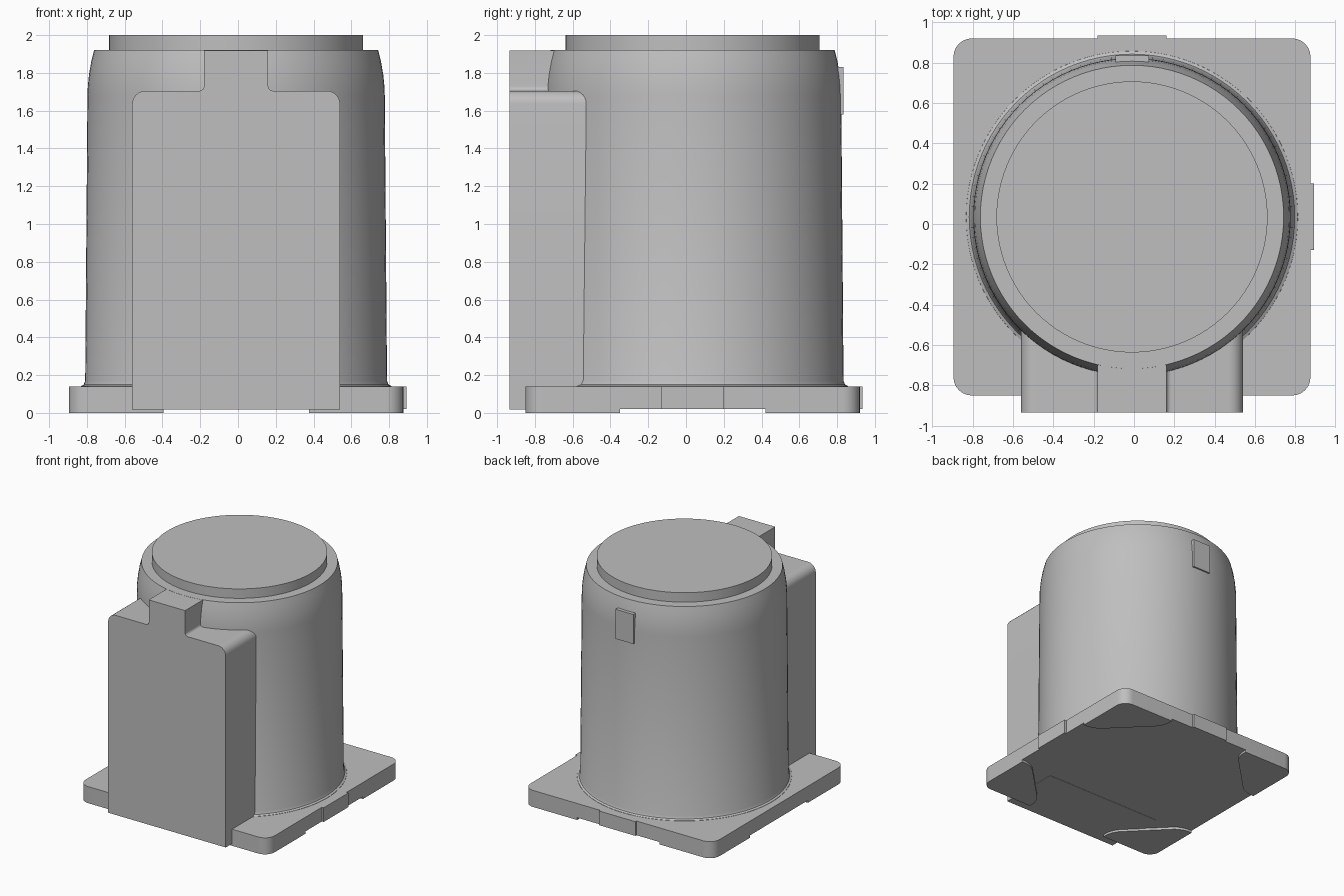
import bpy
import bmesh
from math import cos, sin, pi, radians
from mathutils import Vector

if "Cube" in bpy.data.objects:
    bpy.data.objects.remove(bpy.data.objects["Cube"], do_unlink=True)

GREY = (0.52, 0.52, 0.52, 1)
grey = bpy.data.materials.new("plain_grey")
grey.use_nodes = True
grey.diffuse_color = GREY
grey.node_tree.nodes["Principled BSDF"].inputs["Base Color"].default_value = GREY

CX, CY = -0.01, 0.035          # axis shared by plate, body and cap


def finish(name, bm):
    bmesh.ops.recalc_face_normals(bm, faces=bm.faces)
    mesh = bpy.data.meshes.new(name)
    bm.to_mesh(mesh)
    bm.free()
    mesh.materials.append(grey)
    obj = bpy.data.objects.new(name, mesh)
    bpy.context.collection.objects.link(obj)
    bpy.ops.object.select_all(action="DESELECT")
    obj.select_set(True)
    bpy.context.view_layer.objects.active = obj
    bpy.ops.object.shade_smooth_by_angle(angle=radians(32))
    return obj


def rounded(corners, steps=6):
    """Round each (x, y, radius) corner of a polygon with a short curve."""
    out = []
    for i, (x, y, r) in enumerate(corners):
        p = Vector((x, y))
        if r == 0:
            out.append(p)
            continue
        a = p + (Vector(corners[i - 1][:2]) - p).normalized() * r
        b = p + (Vector(corners[(i + 1) % len(corners)][:2]) - p).normalized() * r
        w = 0.707              # conic weight of a quarter circle
        for k in range(steps + 1):
            t = k / steps
            ka, kp, kb = (1 - t) ** 2, 2 * w * t * (1 - t), t * t
            out.append((a * ka + p * kp + b * kb) / (ka + kp + kb))
    return out


def prism(name, outline, start, end, axis="z"):
    """Extrude an outline along z, or an x-z outline along y."""
    bm = bmesh.new()
    place = (lambda p, d: (p[0], p[1], d)) if axis == "z" else (lambda p, d: (p[0], d, p[1]))
    low = [bm.verts.new(place(p, start)) for p in outline]
    high = [bm.verts.new(place(p, end)) for p in outline]
    bm.faces.new(low)
    bm.faces.new(high)
    n = len(low)
    for i in range(n):
        j = (i + 1) % n
        bm.faces.new((low[i], low[j], high[j], high[i]))
    return finish(name, bm)


def lathe(name, profile, sides=96):
    """Spin a (radius, height) profile and close both ends."""
    bm = bmesh.new()
    rings = [[bm.verts.new((CX + r * cos(2 * pi * i / sides),
                            CY + r * sin(2 * pi * i / sides), z))
              for i in range(sides)] for r, z in profile]
    for a, b in zip(rings, rings[1:]):
        for i in range(sides):
            j = (i + 1) % sides
            bm.faces.new((a[i], a[j], b[j], b[i]))
    bm.faces.new(rings[0])
    bm.faces.new(rings[-1])
    return finish(name, bm)


def box(name, x0, x1, y0, y1, z0, z1):
    return prism(name, [(x0, y0), (x1, y0), (x1, y1), (x0, y1)], z0, z1)


# Square base plate with rounded corners
H, R = 0.885, 0.09
square = [(CX + sx * H, CY + sy * H, R) for sx, sy in ((-1, -1), (1, -1), (1, 1), (-1, 1))]
prism("base_plate", rounded(square), 0.02, 0.14)

# Four thin corner feet under the plate
foot = [(0, 0, R), (0.5, 0, 0), (0.5, 0.1, 0.07), (0.1, 0.5, 0.07), (0, 0.5, 0)]
for side_x, x_name in ((-1, "right"), (1, "left")):
    for side_y, y_name in ((-1, "front"), (1, "back")):
        corners = [(CX + side_x * (H - u), CY + side_y * (H - v), r) for u, v, r in foot]
        prism(f"{y_name}_{x_name}_foot", rounded(corners), 0, 0.02)

# Small tabs on two plate edges
box("side_tab", 0.8, 0.892, -0.13, 0.2, 0.02, 0.14)
box("back_tab", -0.18, 0.16, 0.8, 0.935, 0.02, 0.14)

# Tapered round body with a foot fillet and a curved shoulder
lathe("body", [(0.825, 0.13), (0.822, 0.142), (0.807, 0.15), (0.799, 0.17),
               (0.787, 1.68), (0.785, 1.73), (0.779, 1.79), (0.767, 1.86), (0.752, 1.92)])
lathe("top_cap", [(0.672, 1.9), (0.672, 2.0)])

# Front block with a narrow neck on top
front = [(-0.56, 0.018, 0), (0.54, 0.018, 0), (0.54, 1.705, 0.07), (0.16, 1.705, 0.025),
         (0.16, 1.919, 0), (-0.18, 1.919, 0), (-0.18, 1.705, 0.025), (-0.56, 1.705, 0.07)]
prism("front_block", rounded(front), -0.935, -0.4, axis="y")

# Small raised clip on the back
box("back_clip", -0.092, 0.075, 0.7, 0.835, 1.58, 1.83)
